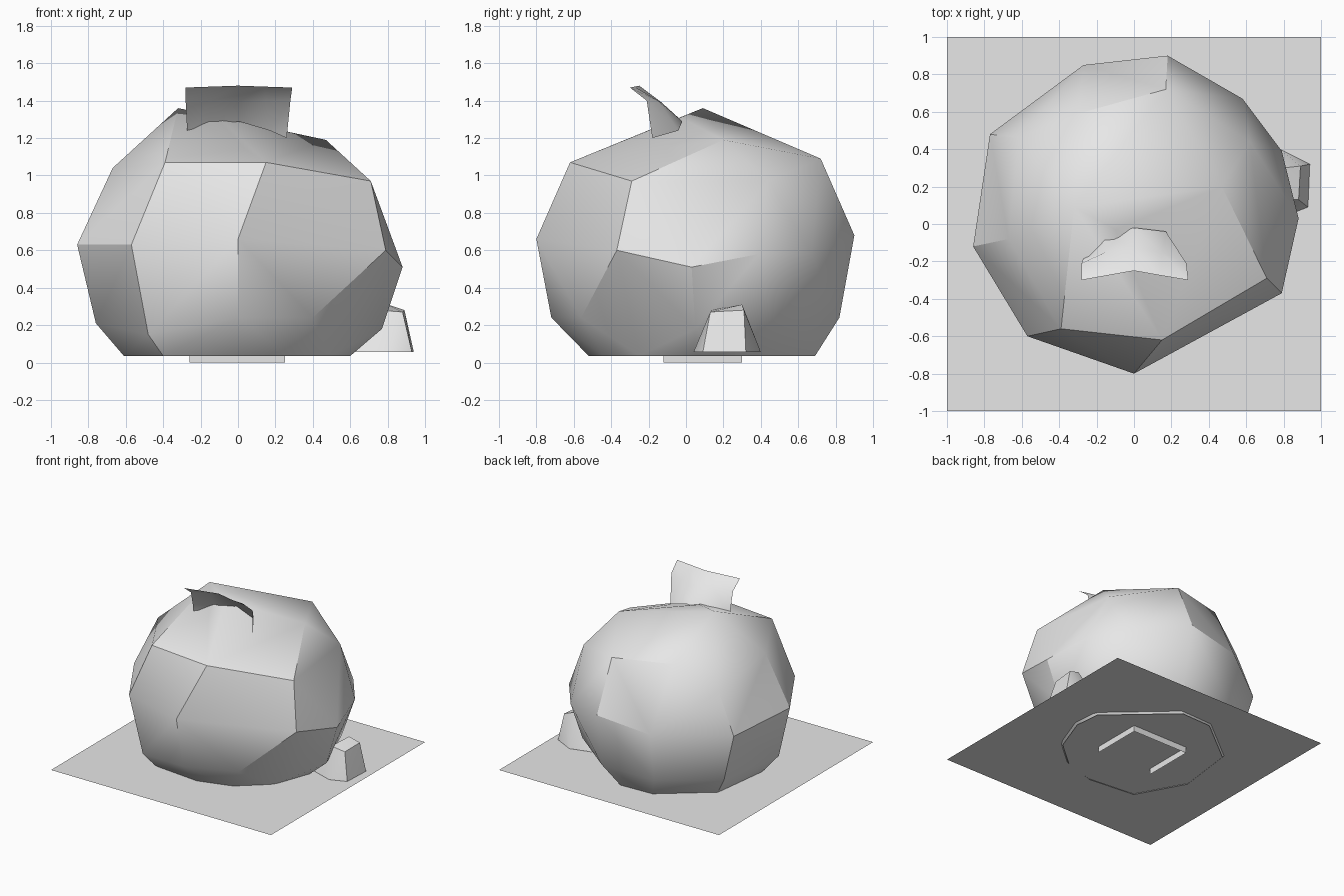
import bpy
import bmesh
from math import radians

cube = bpy.data.objects.get("Cube")
if cube:
    bpy.data.objects.remove(cube, do_unlink=True)

GROUND = 0.05   # height of the thin ground sheet
RIM = 0.035     # open underside of the boulder

grey = bpy.data.materials.new("plain_grey")
grey.use_nodes = True
grey.diffuse_color = (0.8, 0.8, 0.8, 1)
grey.node_tree.nodes["Principled BSDF"].inputs["Base Color"].default_value = (0.8, 0.8, 0.8, 1)


def finish(name, bm, smooth_angle):
    """Turn a bmesh into a named object, smooth except at sharp edges."""
    mesh = bpy.data.meshes.new(name)
    bm.to_mesh(mesh)
    bm.free()
    mesh.materials.append(grey)
    obj = bpy.data.objects.new(name, mesh)
    bpy.context.collection.objects.link(obj)
    bpy.ops.object.select_all(action="DESELECT")
    obj.select_set(True)
    bpy.context.view_layer.objects.active = obj
    bpy.ops.object.shade_smooth_by_angle(angle=radians(smooth_angle))
    return obj


def faceted_rock(name, points, floor, smooth_angle):
    """Wrap a hull round the points and leave it open at the floor."""
    bm = bmesh.new()
    for point in points:
        bm.verts.new(point)
    bmesh.ops.convex_hull(bm, input=bm.verts[:])
    loose = [v for v in bm.verts if not v.link_faces]
    bmesh.ops.delete(bm, geom=loose, context="VERTS")
    bmesh.ops.recalc_face_normals(bm, faces=bm.faces[:])
    bottom = [f for f in bm.faces if all(v.co.z < floor + 0.001 for v in f.verts)]
    bmesh.ops.delete(bm, geom=bottom, context="FACES")
    return finish(name, bm, smooth_angle)


def sheet(name, rows, smooth_angle=30):
    """Skin neighbouring rows of points with four-sided faces."""
    bm = bmesh.new()
    grid = [[bm.verts.new(p) for p in row] for row in rows]
    for low, high in zip(grid, grid[1:]):
        for i in range(len(low) - 1):
            bm.faces.new((low[i], low[i + 1], high[i + 1], high[i]))
    return finish(name, bm, smooth_angle)


def at_height(outline, z):
    return [(x, y, z) for x, y in outline]


# Ground sheet
sheet("ground_sheet", [at_height([(-1, y), (1, y)], GROUND) for y in (-1, 1)])

# Boulder: rings of corners from the open rim up to the peak
rim = at_height([(.49, -.25), (.6, .05), (.58, .26), (.1, .69), (-.17, .68),
                 (-.55, .38), (-.61, -.1), (-.4, -.48), (0, -.52), (.27, -.44)], RIM)
skirt = [(0, -.72, .24), (.4, -.56, .24), (.77, .05, .18), (.62, .46, .21),
         (.19, .82, .24), (-.26, .79, .22), (-.66, .45, .2),
         (-.76, -.12, .21), (-.48, -.55, .15)]
belly = [(0, -.8, .66), (.79, -.37, .6), (.88, .03, .51), (.79, .39, .58),
         (.58, .67, .58), (.18, .9, .68), (-.27, .85, .62), (-.77, .48, .6),
         (-.86, -.12, .63), (-.57, -.6, .63)]
shoulder = [(.15, -.62, 1.07), (.71, -.29, .97), (.62, .44, .97), (.17, .72, 1.09),
            (-.3, .59, 1.11), (-.62, .46, .92), (-.67, -.08, 1.04), (-.39, -.56, 1.07)]
crown = [(-.32, .09, 1.36), (-.1, -.03, 1.31), (.47, .2, 1.19)]
faceted_rock("boulder", rim + skirt + belly + shoulder + crown, RIM, 32)

# Small stone leaning against the boulder
stone_base = at_height([(.94, .32), (.93, .09), (.8, .04), (.62, .1),
                        (.6, .35), (.78, .4)], GROUND + 0.005)
stone_top = [(.88, .13, .27), (.89, .31, .28), (.8, .3, .31), (.75, .14, .28)]
faceted_rock("small_stone", stone_base + stone_top, GROUND + 0.005, 40)

# Curved fin on top, leaning forward
fin_foot = [(-.27, -.18, 1.2), (-.16, -.06, 1.24), (0, -.02, 1.29),
            (.17, -.04, 1.24), (.26, -.18, 1.2)]
fin_bend = [(-.28, -.21, 1.4), (-.15, -.15, 1.4), (0, -.13, 1.39),
            (.15, -.15, 1.4), (.28, -.21, 1.4)]
fin_edge = [(-.28, -.3, 1.47), (-.14, -.275, 1.475), (0, -.25, 1.48),
            (.14, -.275, 1.475), (.29, -.3, 1.47)]
sheet("curved_fin", [fin_foot, fin_bend, fin_edge], 50)

# Three low walls under the ground sheet, open at the front
wall_path = [(.25, -.12), (.25, .3), (-.26, .3), (-.26, -.12)]
sheet("foot_walls", [at_height(wall_path, z) for z in (0, GROUND)])
